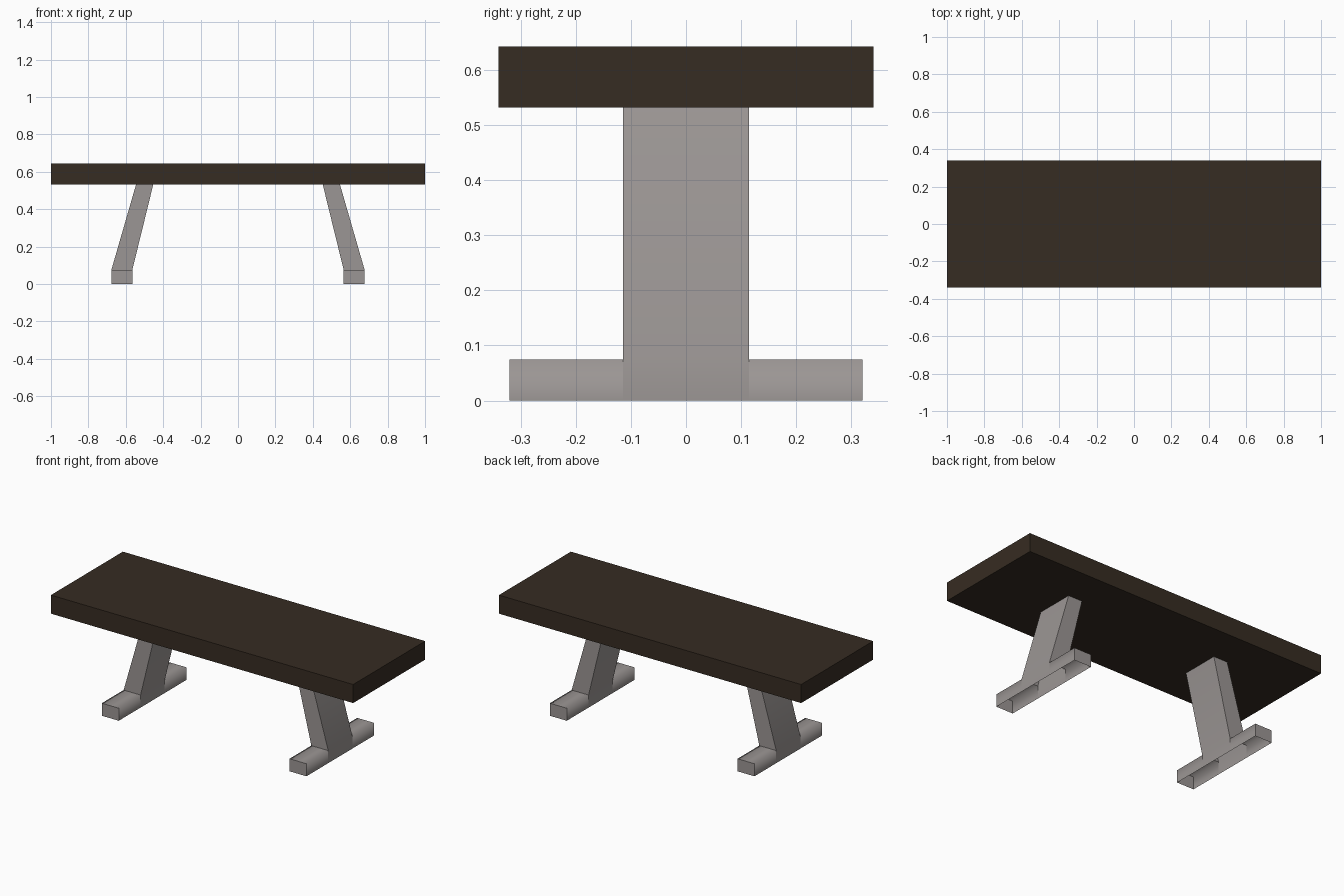
import bpy, bmesh, math

if "Cube" in bpy.data.objects:
    bpy.data.objects.remove(bpy.data.objects["Cube"])


def material(name, rgb):
    m = bpy.data.materials.new(name)
    m.diffuse_color = (*rgb, 1)
    m.use_nodes = True
    m.node_tree.nodes["Principled BSDF"].inputs["Base Color"].default_value = m.diffuse_color
    return m


def make_object(name, bm, mat):
    me = bpy.data.meshes.new(name)
    bm.to_mesh(me)
    bm.free()
    me.materials.append(mat)
    ob = bpy.data.objects.new(name, me)
    bpy.context.collection.objects.link(ob)
    return ob


wood = material("dark brown wood", (0.037, 0.025, 0.016))
metal = material("warm grey metal", (0.33, 0.305, 0.297))

# Tabletop: plain slab
bm = bmesh.new()
bmesh.ops.create_cube(bm, size=1)
for v in bm.verts:
    v.co = (v.co.x * 2, v.co.y * 0.68, 0.5875 + v.co.z * 0.111)
make_object("tabletop", bm, wood)

# Leg: hollow foot, open underneath, running into a slanted hollow post
FOOT_X, POST_X = (0.565, 0.677), (0.453, 0.545)
YS = (-0.32, -0.114, 0.114, 0.32)
FOOT_Z, TOP_Z = 0.075, 0.532
bm = bmesh.new()
low = [[bm.verts.new((x, y, 0)) for y in YS] for x in FOOT_X]
mid = [[bm.verts.new((x, y, FOOT_Z)) for y in YS] for x in FOOT_X]
top = [[bm.verts.new((x, y, TOP_Z)) for y in YS[1:3]] for x in POST_X]

# foot long sides (outer side +x, inner side -x) and post inner / outer faces
for s in (0, 1):
    def face(*vs):
        bm.faces.new(vs if s else vs[::-1])
    for i in range(3):
        face(low[s][i], low[s][i + 1], mid[s][i + 1], mid[s][i])
    face(mid[s][1], mid[s][2], top[s][1], top[s][0])
    # foot end (s=0: front, s=1: back) and post edge on the same side
    e, p = (0, 3)[s], (1, 2)[s]
    face(low[1][e], low[0][e], mid[0][e], mid[1][e])
    face(mid[1][p], mid[0][p], top[0][s], top[1][s])
# foot upper faces beside the post
for i in (0, 2):
    bm.faces.new((mid[0][i], mid[1][i], mid[1][i + 1], mid[0][i + 1]))

# smooth only the soft bend between foot and post
for f in bm.faces:
    f.smooth = True
for e in bm.edges:
    a, b = (v.co for v in e.verts)
    upright = abs(a.y - b.y) < 1e-5
    e.smooth = not upright and e.calc_face_angle(math.pi) < math.radians(30)

legs = make_object("legs", bm, metal)
legs.modifiers.new("Mirror", "MIRROR").use_axis = (True, False, False)
